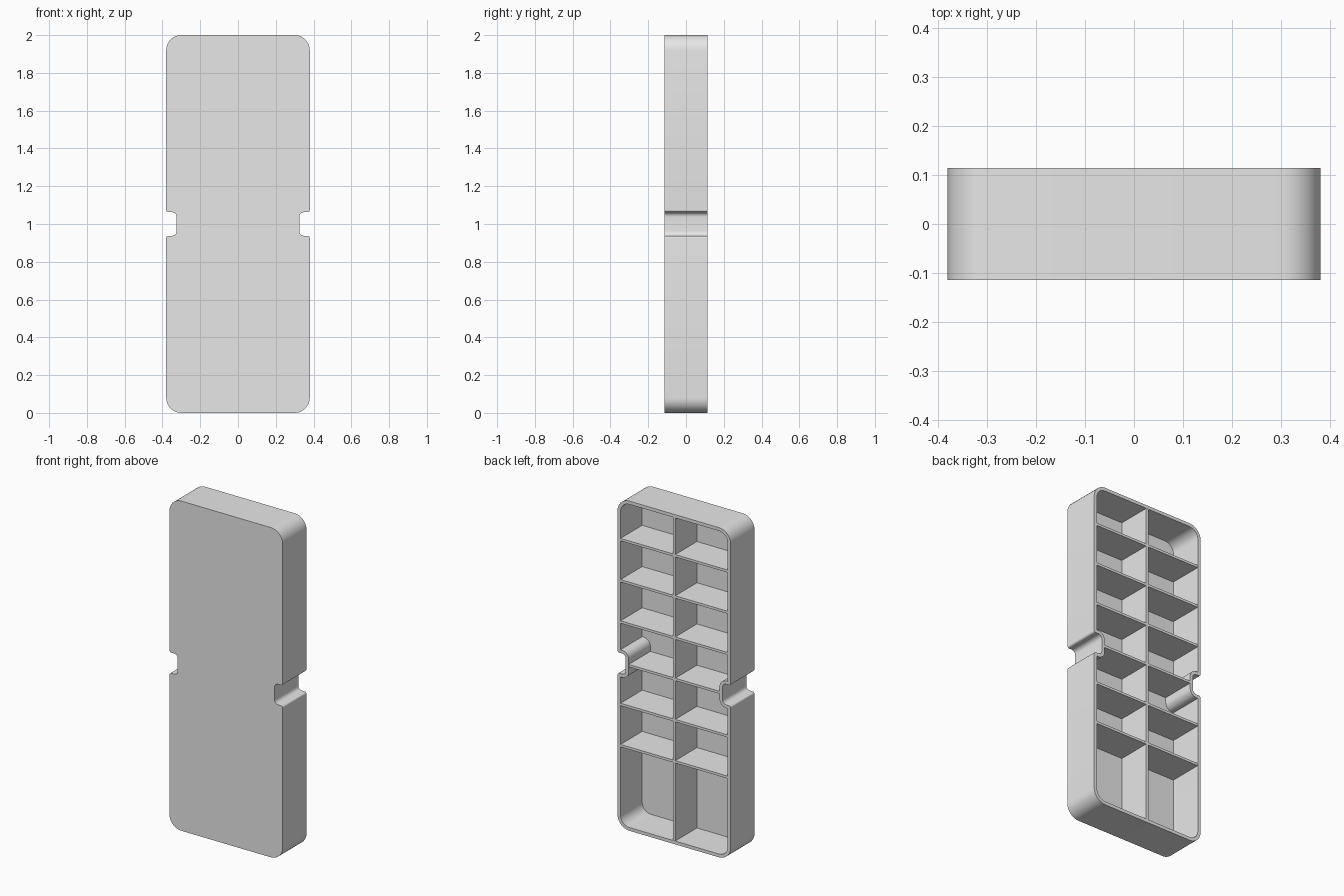
import bpy, bmesh, math
from mathutils import Vector

cube = bpy.data.objects.get("Cube")
if cube:
    bpy.data.objects.remove(cube, do_unlink=True)

# Main sizes
HALF_W, HEIGHT, HALF_D = 0.38, 2.0, 0.114
WALL, RIB = 0.02, 0.015
NOTCH_X, NOTCH_H = 0.325, 0.0625

grey = bpy.data.materials.new("plain grey")
grey.use_nodes = True
grey.diffuse_color = (0.8, 0.8, 0.8, 1)
grey.node_tree.nodes["Principled BSDF"].inputs["Base Color"].default_value = grey.diffuse_color


def make_object(name, bm):
    bmesh.ops.recalc_face_normals(bm, faces=bm.faces)
    mesh = bpy.data.meshes.new(name)
    bm.to_mesh(mesh)
    bm.free()
    mesh.materials.append(grey)
    obj = bpy.data.objects.new(name, mesh)
    bpy.context.collection.objects.link(obj)
    return obj


def outline(inset, steps=8):
    """Rounded, side-notched outline in x and z, moved inwards by inset."""
    w, n, d = HALF_W - inset, NOTCH_H + inset, NOTCH_X - inset
    big, lip, inner = 0.08 - inset, max(0.012 - inset, 0.003), 0.025 + inset
    mid = HEIGHT / 2
    side = [(w, inset, big), (w, mid - n, lip), (d, mid - n, inner),
            (d, mid + n, inner), (w, mid + n, lip), (w, HEIGHT - inset, big)]
    corners = side + [(-x, z, r) for x, z, r in reversed(side)]
    points = []
    for i, (x, z, r) in enumerate(corners):
        p = Vector((x, z))
        u = (Vector(corners[i - 1][:2]) - p).normalized()
        v = (Vector(corners[(i + 1) % len(corners)][:2]) - p).normalized()
        centre = p + r * (u + v)
        for k in range(steps + 1):
            a = math.pi / 2 * k / steps
            points.append(centre - r * (v * math.cos(a) + u * math.sin(a)))
    return points


# Tray: front panel, outer wall, rim, inner wall and floor
bm = bmesh.new()
loops = [(0, -HALF_D), (0, HALF_D), (WALL, HALF_D), (WALL, -HALF_D + WALL)]
rings = [[bm.verts.new((p.x, y, p.y)) for p in outline(inset)] for inset, y in loops]
for a, b in zip(rings, rings[1:]):
    for i in range(len(a)):
        bm.faces.new((a[i - 1], a[i], b[i], b[i - 1]))
bm.faces.new(rings[0])
bm.faces.new(rings[-1])
tray = make_object("tray", bm)
bpy.ops.object.select_all(action='DESELECT')
bpy.context.view_layer.objects.active = tray
tray.select_set(True)
bpy.ops.object.shade_smooth_by_angle(angle=math.radians(30))


def box(name, x0, x1, z0, z1):
    """Partition standing on the tray floor, just below the rim."""
    y0, y1 = -HALF_D + WALL / 2, HALF_D - 0.001
    bm = bmesh.new()
    bmesh.ops.create_cube(bm, size=1)
    for v in bm.verts:
        v.co = (x1 if v.co.x > 0 else x0, y1 if v.co.y > 0 else y0, z1 if v.co.z > 0 else z0)
    return make_object(name, bm)


# Upright partition down the middle
box("centre_divider", -RIB / 2, RIB / 2, WALL / 2, HEIGHT - WALL / 2)

# Shelves, mirrored to both columns; the bottom cells are double height
for i in range(2, 8):
    z = i * HEIGHT / 8
    reach = NOTCH_X if i == 4 else HALF_W
    shelf = box(f"shelf_{i - 1}", RIB / 2, reach - WALL / 2, z - RIB / 2, z + RIB / 2)
    shelf.modifiers.new("both columns", 'MIRROR')
